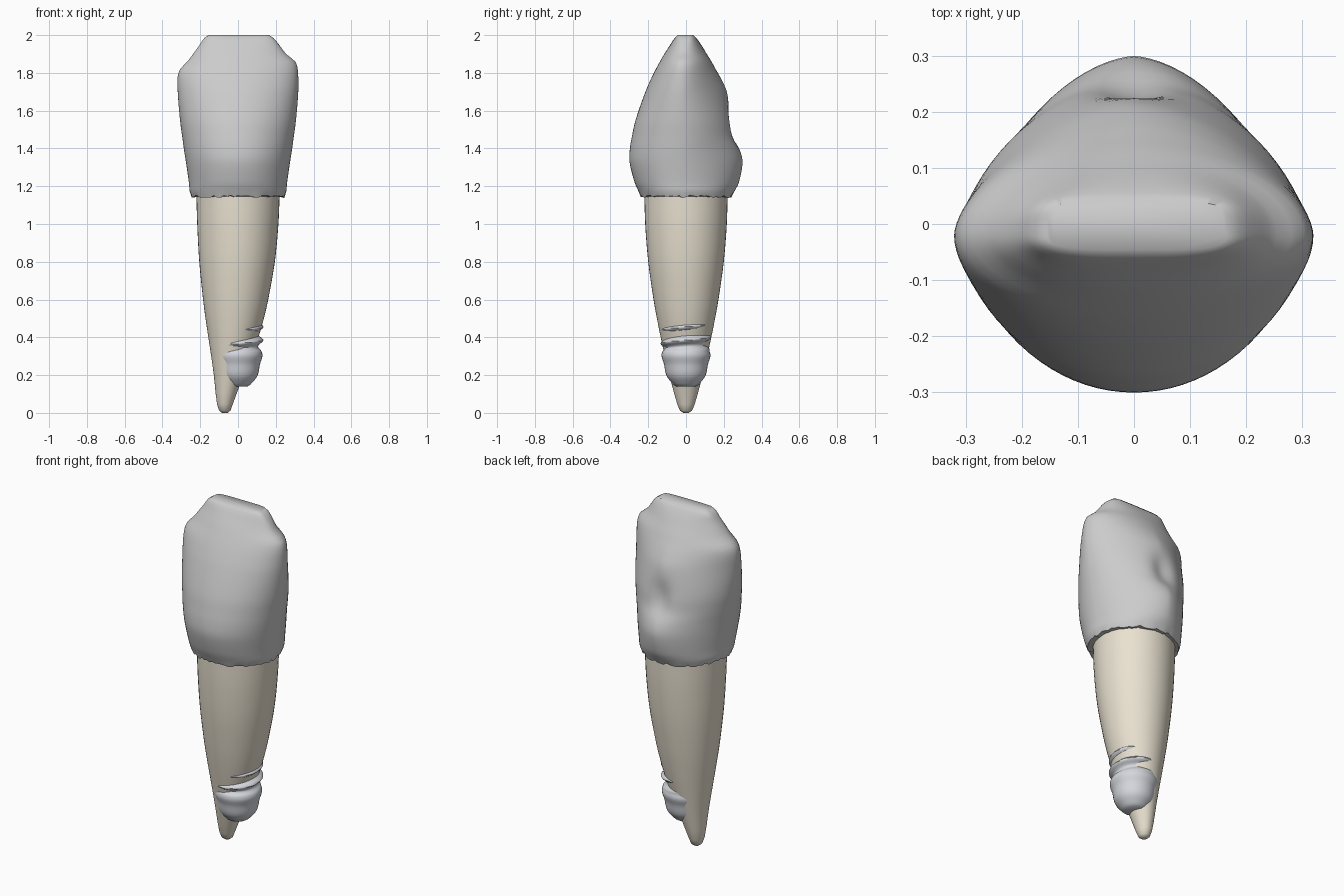
import bpy, bmesh, math, random

if "Cube" in bpy.data.objects:
    bpy.data.objects.remove(bpy.data.objects["Cube"])

random.seed(4)
TAU = 2 * math.pi


def interp(keys, z):
    """Smooth interpolation of a key table whose first column is height."""
    def slope(i, c):
        a, b = keys[max(i - 1, 0)], keys[min(i + 1, len(keys) - 1)]
        return (b[c] - a[c]) / (b[0] - a[0])
    i = 0
    while i < len(keys) - 2 and z > keys[i + 1][0]:
        i += 1
    a, b = keys[i], keys[i + 1]
    h = b[0] - a[0]
    t = min(max((z - a[0]) / h, 0), 1)
    return [(2*t**3 - 3*t**2 + 1) * a[c] + (t**3 - 2*t**2 + t) * h * slope(i, c)
            + (3*t**2 - 2*t**3) * b[c] + (t**3 - t**2) * h * slope(i + 1, c)
            for c in range(1, len(a))]


def heights(keys, step):
    """Every key height, plus even subdivisions between keys."""
    out = [keys[0][0]]
    for a, b in zip(keys, keys[1:]):
        n = max(1, round((b[0] - a[0]) / step))
        out += [a[0] + (b[0] - a[0]) * k / n for k in range(1, n + 1)]
    return out


def loft(name, rings, color, angle):
    """Skin closed rings into one capped object."""
    bm = bmesh.new()
    vs = [[bm.verts.new(p) for p in r] for r in rings]
    n = len(vs[0])
    for a, b in zip(vs, vs[1:]):
        for i in range(n):
            j = (i + 1) % n
            bm.faces.new((a[i], a[j], b[j], b[i]))
    bm.faces.new(vs[0][::-1])
    bm.faces.new(vs[-1])
    me = bpy.data.meshes.new(name)
    bm.to_mesh(me)
    bm.free()
    ob = bpy.data.objects.new(name, me)
    bpy.context.collection.objects.link(ob)
    mat = bpy.data.materials.new(name + "_colour")
    mat.diffuse_color = (*color, 1)
    mat.use_nodes = True
    mat.node_tree.nodes["Principled BSDF"].inputs["Base Color"].default_value = mat.diffuse_color
    me.materials.append(mat)
    bpy.ops.object.select_all(action='DESELECT')
    ob.select_set(True)
    bpy.context.view_layer.objects.active = ob
    bpy.ops.object.shade_smooth_by_angle(angle=math.radians(angle))
    return ob


# Crown: height, left, right, front, back, front squareness, back squareness
CROWN = [
    (1.145, -.245, .245, -.24, .24, 2, 2),
    (1.17, -.255, .255, -.25, .255, 2, 1.95),
    (1.22, -.26, .26, -.272, .28, 2, 1.8),
    (1.33, -.276, .276, -.299, .30, 2, 1.65),
    (1.40, -.287, .287, -.297, .288, 2, 1.65),
    (1.46, -.295, .295, -.287, .264, 2, 1.75),
    (1.55, -.307, .307, -.267, .248, 2, 1.75),
    (1.70, -.319, .319, -.215, .217, 2, 1.6),
    (1.78, -.319, .319, -.18, .18, 2, 1.7),
    (1.82, -.306, .316, -.16, .157, 2, 1.8),
    (1.86, -.268, .303, -.138, .135, 2, 1.9),
    (1.90, -.238, .255, -.115, .11, 2.1, 2.1),
    (1.95, -.202, .217, -.083, .08, 2.5, 2.5),
    (1.985, -.178, .188, -.06, .055, 3.5, 3.5),
    (2.0, -.155, .165, -.045, .04, 5, 5),
]


def crown_ring(z, n=80, scale=1.0, jitter=0.0):
    xl, xr, yf, yb, pf, pb = interp(CROWN, z)
    y0 = -.02 if z < 1.9 else -.02 + .015 * (z - 1.9) / .1
    ring = []
    for i in range(n):
        c, s = math.cos(TAU * i / n), math.sin(TAU * i / n)
        p = pf if s < 0 else pb
        x = math.copysign(abs(c) ** (2 / p), c) * (xr if c > 0 else -xl)
        y = y0 + math.copysign(abs(s) ** (2 / p), s) * ((yb - y0) if s > 0 else (y0 - yf))
        # shallow hollow in the back face
        if s > 0:
            y -= .03 * math.exp(-(x / .06) ** 2 - ((z - 1.52) / .1) ** 2)
        ring.append((x * scale, y * scale, z + random.uniform(-jitter, jitter)))
    return ring


rings = [crown_ring(1.145, scale=.88), crown_ring(1.145, jitter=.007)]
rings += [crown_ring(z) for z in heights(CROWN, .02)[1:]]
loft("crown", rings, (.9, .89, .87), 50)

# Root: height, left, right, half depth
ROOT = [
    (0, -.085, -.055, .015), (.012, -.1, -.04, .032), (.045, -.111, -.028, .046),
    (.1, -.118, -.008, .062), (.2, -.128, .03, .088), (.3, -.142, .072, .112),
    (.4, -.157, .108, .134), (.5, -.172, .137, .154), (.6, -.185, .16, .172),
    (.8, -.205, .195, .2), (1.0, -.216, .214, .216), (1.17, -.221, .221, .221),
]
rings = []
for z in heights(ROOT, .04):
    xl, xr, d = interp(ROOT, z)
    rings.append([((xl + xr) / 2 + (xr - xl) / 2 * math.cos(TAU * i / 48),
                   d * math.sin(TAU * i / 48), z) for i in range(48)])
loft("root", rings, (.82, .76, .64), 50)

# Implant screw: rounded tip, smooth collar, then a helical thread inside the root
SCREW = [(.14, .05), (.15, .066), (.195, .102), (.26, .117), (.30, .129), (.325, .125), (.345, .112)]
PITCH = .07


def thread_radius(z, a):
    u = ((z - .385) / PITCH - a / TAU) % 1
    return .106 + .029 * (.5 + .5 * math.cos(TAU * u)) ** 1.4


rings = []
for z in heights(SCREW + [(1.0, .112)], .007):
    base = interp(SCREW, min(z, .345))[0]
    blend = min(max((z - .325) / .03, 0), 1)
    ring = []
    for i in range(56):
        a = TAU * i / 56
        r = base * (1 - blend) + thread_radius(z, a) * blend
        ring.append((r * math.cos(a), r * math.sin(a), z))
    rings.append(ring)
loft("implant_screw", rings, (.66, .68, .72), 50)
